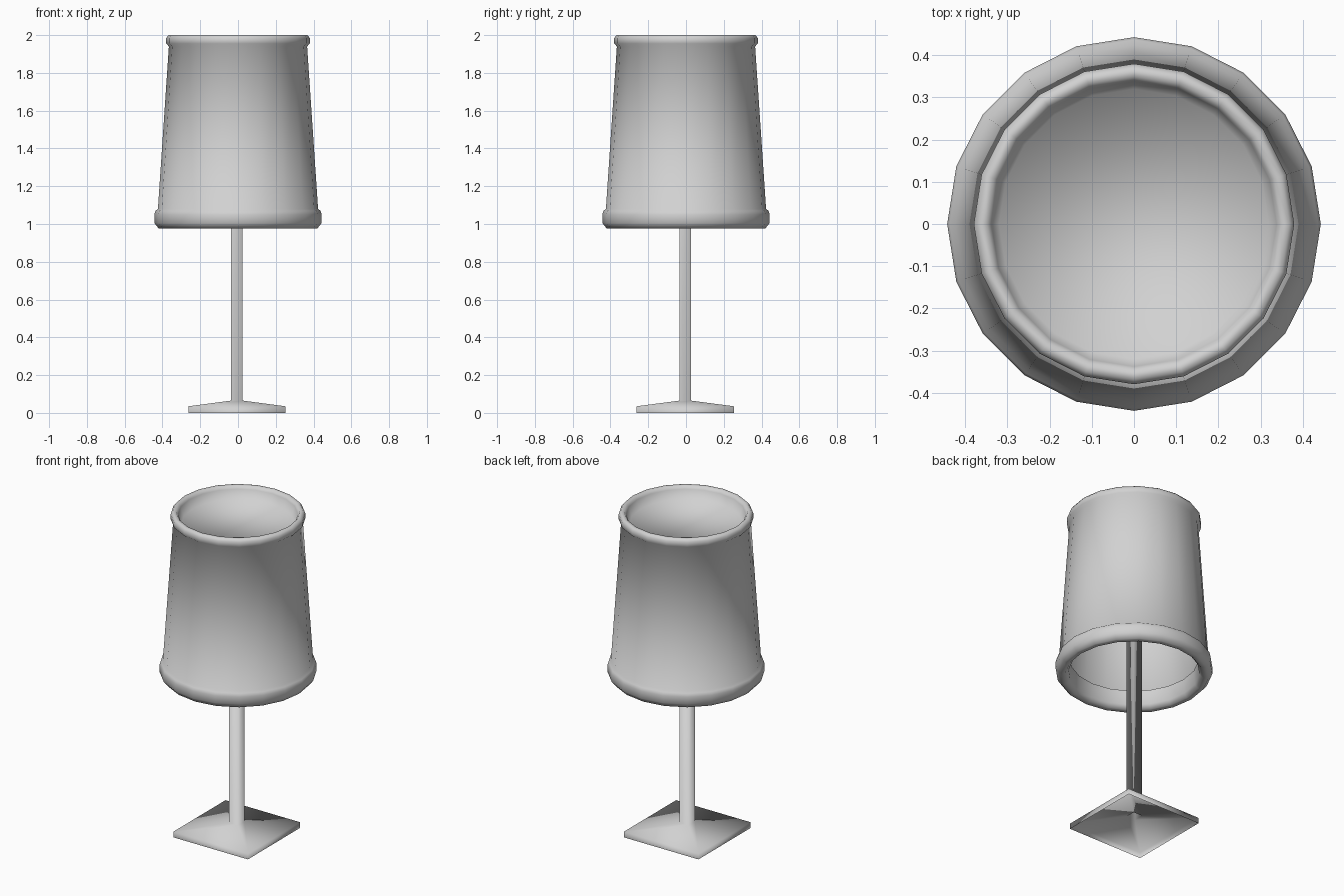
import bpy, bmesh, math

if "Cube" in bpy.data.objects:
    bpy.data.objects.remove(bpy.data.objects["Cube"])

grey = bpy.data.materials.new("light_grey")
grey.use_nodes = True
COLOUR = (0.64, 0.64, 0.64, 1)
grey.diffuse_color = COLOUR
grey.node_tree.nodes["Principled BSDF"].inputs["Base Color"].default_value = COLOUR


def loft(name, sections, sides, turn=0.0, centre=(0, 0)):
    """Skin rings of (radius, height) as an open shell, closed at the first ring."""
    bm = bmesh.new()
    rings = []
    for r, z in sections:
        angles = [turn + math.tau * i / sides for i in range(sides)]
        rings.append([bm.verts.new((centre[0] + r * math.cos(a),
                                    centre[1] + r * math.sin(a), z)) for a in angles])
    bm.faces.new(rings[0])
    for high, low in zip(rings, rings[1:]):
        for i in range(sides):
            j = (i + 1) % sides
            bm.faces.new((low[i], low[j], high[j], high[i]))
    for f in bm.faces:
        f.smooth = True
    mesh = bpy.data.meshes.new(name)
    bm.to_mesh(mesh)
    bm.free()
    mesh.materials.append(grey)
    obj = bpy.data.objects.new(name, mesh)
    bpy.context.collection.objects.link(obj)
    return obj


# Shade: shallow dished top, rolled top rim, thin wall, rolled bottom rim
# turned up into an inner lip
shade = [(0.32, 1.927), (0.338, 1.982), (0.35, 2.0), (0.368, 2.0),
         (0.38, 1.985), (0.38, 1.955), (0.366, 1.94),
         (0.424, 1.08), (0.437, 1.07), (0.443, 1.05), (0.443, 1.005), (0.42, 0.976),
         (0.39, 0.976), (0.37, 1.0), (0.363, 1.085)]
loft("lamp_shade", shade, 20)

# Stand: square pole flaring into a hollow square foot
SQ = math.sqrt(2)
stand = [(0.031 * SQ, 1.925), (0.031 * SQ, 0.065), (0.257 * SQ, 0.035), (0.257 * SQ, 0.0)]
loft("stand", stand, 4, math.pi / 4, (-0.006, -0.004))
